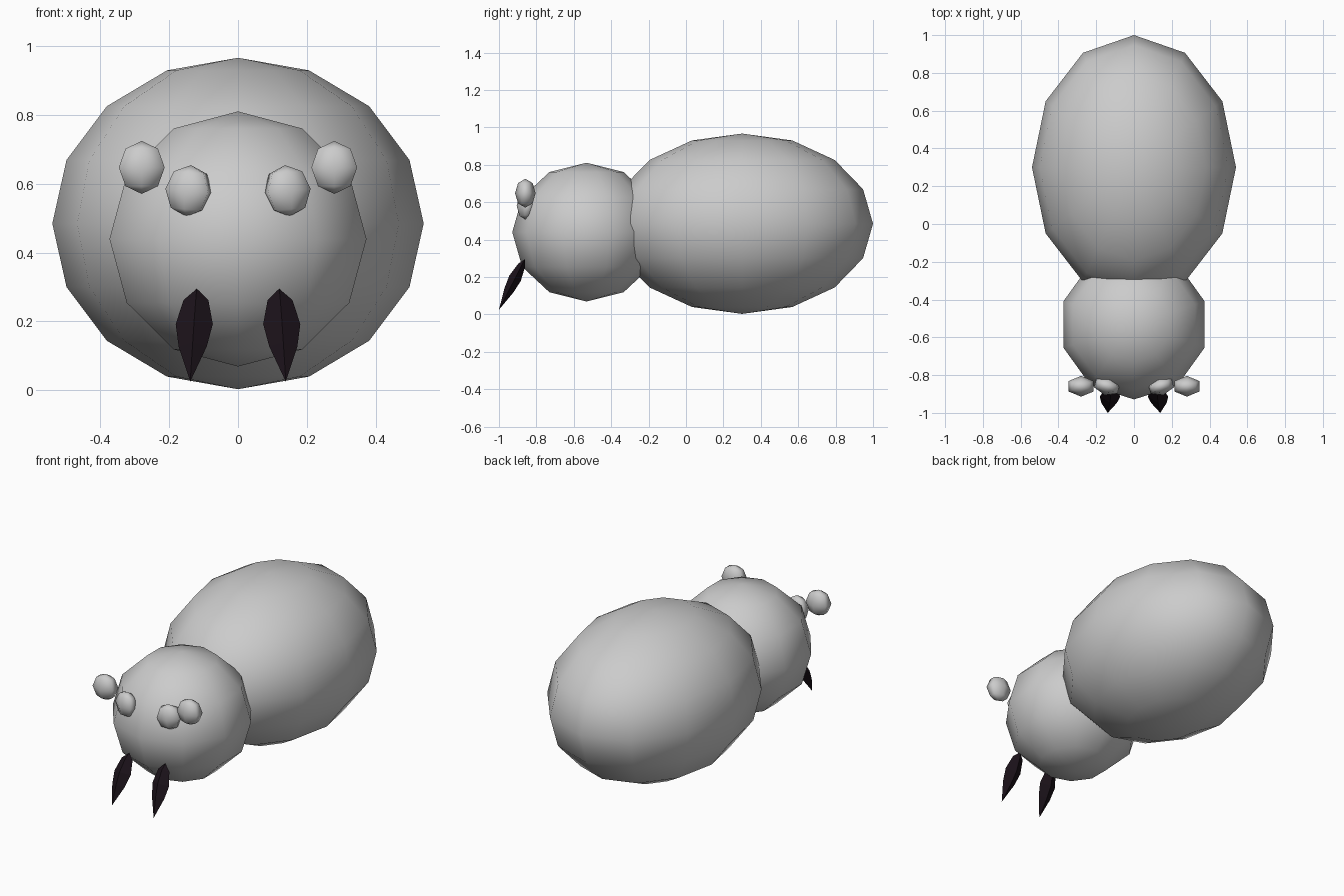
import bpy, bmesh
from math import radians
from mathutils import Vector, Euler

if "Cube" in bpy.data.objects:
    bpy.data.objects.remove(bpy.data.objects["Cube"])


def finish(name, bm, smooth):
    bmesh.ops.recalc_face_normals(bm, faces=bm.faces)
    for f in bm.faces:
        f.smooth = smooth
    me = bpy.data.meshes.new(name)
    bm.to_mesh(me)
    bm.free()
    ob = bpy.data.objects.new(name, me)
    bpy.context.collection.objects.link(ob)
    return ob


def ball(name, segments, rings, centre, radii, rot=(0, 0, 0)):
    bm = bmesh.new()
    bmesh.ops.create_uvsphere(bm, u_segments=segments, v_segments=rings, radius=1)
    ob = finish(name, bm, True)
    ob.location, ob.scale = centre, radii
    ob.rotation_euler = Euler([radians(a) for a in rot])
    return ob


def fang(name, side):
    # diamond cross-section swept from the root to the tip: (t, half width, half depth)
    root, tip = Vector((0.12, -0.862, 0.295)), Vector((0.139, -1.0, 0.025))
    profile = [(0.12, 0.036, 0.02), (0.38, 0.054, 0.034), (0.62, 0.041, 0.026)]
    root.x *= side
    tip.x *= side
    across = Vector((1, 0, 0))
    deep = (tip - root).cross(across).normalized()
    bm = bmesh.new()
    top, end = bm.verts.new(root), bm.verts.new(tip)
    loops = []
    for t, w, d in profile:
        c = root.lerp(tip, t)
        loops.append([bm.verts.new(c + o) for o in
                      (across * w, deep * d, -across * w, -deep * d)])
    for i in range(4):
        j = (i + 1) % 4
        bm.faces.new((top, loops[0][i], loops[0][j]))
        bm.faces.new((end, loops[-1][j], loops[-1][i]))
        for a, b in zip(loops, loops[1:]):
            bm.faces.new((a[i], b[i], b[j], a[j]))
    return finish(name, bm, False)


# body
ball("abdomen", 12, 8, (0, 0.30, 0.485), (0.54, 0.70, 0.482))
ball("head", 10, 6, (0, -0.532, 0.44), (0.393, 0.397, 0.371))

# eyes and fangs on both sides
dark = bpy.data.materials.new("fang_dark")
dark.diffuse_color = (0.011, 0.006, 0.01, 1)
dark.use_nodes = True
dark.node_tree.nodes["Principled BSDF"].inputs["Base Color"].default_value = dark.diffuse_color
for side, label in ((-1, "left"), (1, "right")):
    ball(f"outer_eye_{label}", 6, 4, (side * 0.28, -0.859, 0.648), (0.077, 0.055, 0.077))
    ball(f"inner_eye_{label}", 6, 4, (side * 0.143, -0.857, 0.58), (0.074, 0.05, 0.075),
         (0, -side * 5, side * 15))
    fang(f"fang_{label}", side).data.materials.append(dark)
